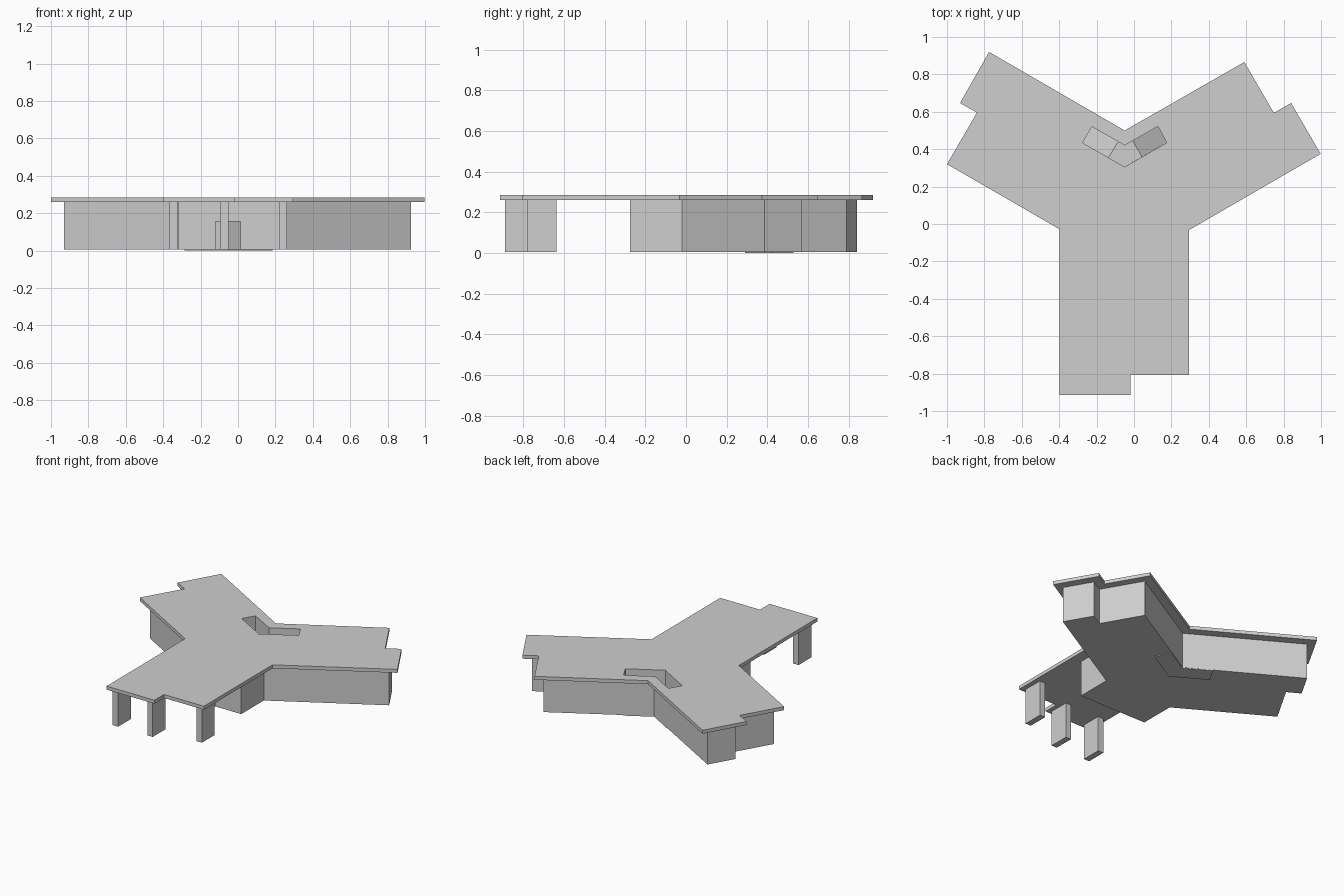
import bpy, bmesh

if "Cube" in bpy.data.objects:
    bpy.data.objects.remove(bpy.data.objects["Cube"])

# Single plain grey
GREY = (0.62, 0.62, 0.62, 1)
grey = bpy.data.materials.new("light_grey")
grey.use_nodes = True
grey.diffuse_color = GREY
grey.node_tree.nodes["Principled BSDF"].inputs["Base Color"].default_value = GREY


def prism(name, outline, z0, z1, lowered=(), low=0.0):
    """Extrude an outline upward; the top corners listed in lowered drop to low."""
    bm = bmesh.new()
    bottom = [bm.verts.new((x, y, z0)) for x, y in outline]
    top = [bm.verts.new((x, y, low if i in lowered else z1))
           for i, (x, y) in enumerate(outline)]
    bm.faces.new(bottom[::-1])
    bm.faces.new(top)
    n = len(outline)
    for i in range(n):
        j = (i + 1) % n
        bm.faces.new((bottom[i], bottom[j], top[j], top[i]))
    bmesh.ops.recalc_face_normals(bm, faces=bm.faces)
    mesh = bpy.data.meshes.new(name)
    bm.to_mesh(mesh)
    bm.free()
    mesh.materials.append(grey)
    ob = bpy.data.objects.new(name, mesh)
    bpy.context.collection.objects.link(ob)
    return ob


def cut(target, cutter):
    mod = target.modifiers.new(cutter.name, "BOOLEAN")
    mod.operation = "DIFFERENCE"
    mod.solver = "EXACT"
    mod.object = cutter
    cutter.hide_render = True
    cutter.hide_viewport = True
    cutter.display_type = "WIRE"


BASE, EAVES, TOP = 0.005, 0.26, 0.285
CX = -0.05

# Overhanging three-winged roof
roof = prism("roof", [
    (-0.775, 0.92), (-0.93, 0.647), (-0.84, 0.595), (-1.0, 0.32), (-0.398, -0.028),
    (-0.398, -0.915), (-0.02, -0.915), (-0.02, -0.807), (0.295, -0.807),
    (0.295, -0.032), (0.998, 0.375), (0.84, 0.647), (0.748, 0.594),
    (0.59, 0.866), (CX, 0.5)], EAVES, TOP)

# Enclosed walls, set back under the roof
walls = prism("walls", [
    (-0.758, 0.84), (-0.857, 0.667), (-0.768, 0.616), (-0.93, 0.336),
    (-0.318, -0.02), (-0.318, -0.275), (0.218, -0.275), (0.218, -0.02),
    (0.925, 0.385), (0.818, 0.57), (0.728, 0.52), (0.572, 0.79), (CX, 0.431)],
    BASE, EAVES)

# V-shaped light well through the roof and walls
well = [(-0.225, 0.52), (-0.275, 0.435), (CX, 0.305),
        (0.175, 0.435), (0.128, 0.522), (CX, 0.42)]
well_cutter = prism("well_cutter", well, 0.01, 0.4)
cut(roof, well_cutter)
cut(walls, well_cutter)

# Front doorway, ending at the angled wall of the light well
door_cutter = prism("door_cutter", [
    (-0.12, -0.4), (0.013, -0.4), (0.013, 0.326), (CX, 0.29), (-0.12, 0.33)],
    0.01, 0.155)
cut(walls, door_cutter)

# Landing and the two ramps falling outward from it
LANDING = 0.17
left_edge = [(-0.085, 0.44), (-0.137, 0.355)]
right_edge = [(0.043, 0.359), (-0.007, 0.445)]
prism("well_landing", [left_edge[0], left_edge[1], well[2],
                       right_edge[0], right_edge[1], well[5]], 0.008, LANDING)
prism("left_ramp", [well[0], well[1], left_edge[1], left_edge[0]],
      0.008, LANDING, (0, 1), 0.012)
prism("right_ramp", [right_edge[1], right_edge[0], well[3], well[4]],
      0.008, LANDING, (2, 3), 0.012)

# Thin footing below the light well
prism("well_footing", [(-0.222, 0.53), (-0.285, 0.425), (CX, 0.29),
                       (0.185, 0.425), (0.125, 0.53), (CX, 0.429)], 0, BASE + 0.001)

# Porch pillars under the front wing
for name, x, y in (("right_pillar", -0.367, -0.89), ("middle_pillar", -0.094, -0.89),
                   ("left_pillar", 0.218, -0.78)):
    w, d = 0.043, 0.143
    prism(name, [(x, y), (x + w, y), (x + w, y + d), (x, y + d)], BASE, EAVES)
